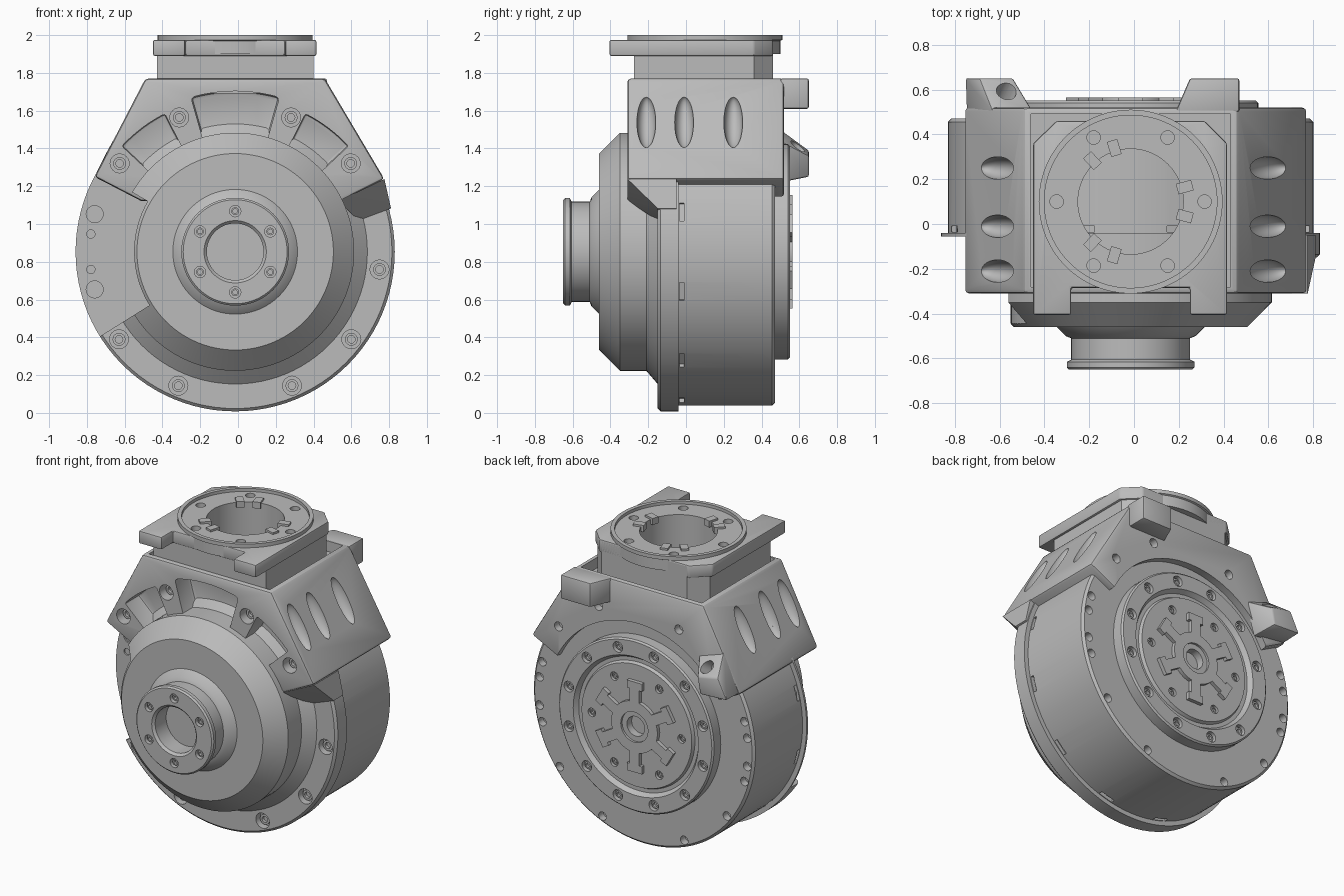
import bpy, bmesh, math
from math import sin, cos, radians
from mathutils import Vector

old = bpy.data.objects.get("Cube")
if old:
    bpy.data.objects.remove(old)

CX, CZ = -0.015, 0.853          # motor axis
MY = 0.1                        # top mount centre in y

metal = bpy.data.materials.new("machined grey")
metal.use_nodes = True
GREY = (0.5, 0.5, 0.5, 1)
metal.diffuse_color = GREY
metal.node_tree.nodes["Principled BSDF"].inputs["Base Color"].default_value = GREY


def finish(name, bm):
    bmesh.ops.recalc_face_normals(bm, faces=bm.faces[:])
    me = bpy.data.meshes.new(name)
    bm.to_mesh(me)
    bm.free()
    me.materials.append(metal)
    ob = bpy.data.objects.new(name, me)
    bpy.context.collection.objects.link(ob)
    return ob


def lathe(name, profile, at=(CX, CZ), axis="Y", ring=False, steps=96):
    """Spin (radius, depth) points round a y axis at (x, z) or a z axis at (x, y)."""
    bm = bmesh.new()
    place = (lambda r, d: (at[0] + r, d, at[1])) if axis == "Y" else (lambda r, d: (at[0] + r, at[1], d))
    vs = [bm.verts.new(place(*p)) for p in profile]
    es = [bm.edges.new(pair) for pair in zip(vs, vs[1:])]
    if ring:
        es.append(bm.edges.new((vs[-1], vs[0])))
    bmesh.ops.spin(bm, geom=vs + es, cent=place(0, 0), axis=(0, 1, 0) if axis == "Y" else (0, 0, 1),
                   angle=math.tau, steps=steps)
    bmesh.ops.remove_doubles(bm, verts=bm.verts[:], dist=1e-5)
    return finish(name, bm)


def disc(name, r, a, b, at=(CX, CZ), axis="Y", steps=24):
    return lathe(name, [(0, a), (r, a), (r, b), (0, b)], at, axis, steps=steps)


def prism(name, pts, a, b, axis="Y"):
    """Extrude motor-relative (x, z) points along y, or (x, y) points along z."""
    bm = bmesh.new()
    place = (lambda u, v, d: (CX + u, d, CZ + v)) if axis == "Y" else (lambda u, v, d: (CX + u, v, d))
    face = bm.faces.new([bm.verts.new(place(u, v, a)) for u, v in pts])
    ext = bmesh.ops.extrude_face_region(bm, geom=[face])
    move = Vector((0, b - a, 0) if axis == "Y" else (0, 0, b - a))
    bmesh.ops.translate(bm, verts=[g for g in ext["geom"] if isinstance(g, bmesh.types.BMVert)], vec=move)
    return finish(name, bm)


def hull(name, pts):
    bm = bmesh.new()
    vs = [bm.verts.new(p) for p in pts]
    bmesh.ops.convex_hull(bm, input=vs)
    return finish(name, bm)


def polar(r, deg):
    return r * cos(radians(deg)), r * sin(radians(deg))


def about(r, deg):
    x, z = polar(r, deg)
    return CX + x, CZ + z


def sector(r0, r1, a0, a1, n=16):
    angs = [a0 + (a1 - a0) * i / n for i in range(n + 1)]
    return [polar(r0, a) for a in angs] + [polar(r1, a) for a in reversed(angs)]


def bar(r0, r1, half, deg, oy=0):
    c, s = cos(radians(deg)), sin(radians(deg))
    return [(r * c - t * s, oy + r * s + t * c)
            for r, t in ((r0, -half), (r1, -half), (r1, half), (r0, half))]


def apply(ob, mod):
    bpy.context.view_layer.objects.active = ob
    bpy.ops.object.modifier_apply(modifier=mod.name)


def bevel(ob, width, segments=2):
    m = ob.modifiers.new("bevel", "BEVEL")
    m.width, m.segments, m.limit_method, m.angle_limit = width, segments, "ANGLE", radians(35)
    apply(ob, m)
    return ob


def cut(targets, cutters):
    for ob in targets:
        for c in cutters:
            m = ob.modifiers.new("cut", "BOOLEAN")
            m.operation, m.solver, m.object = "DIFFERENCE", "EXACT", c
            apply(ob, m)
    for c in cutters:
        bpy.data.objects.remove(c)


def screws(name, target, spots, face, into, r=0.05, depth=0.05):
    """Counterbores in a face, each with a sunken socket screw."""
    cut([target], [disc("bore", r, face - into * 0.02, face + into * depth, p) for p in spots])
    for i, p in enumerate(spots):
        f = face + into * depth * 0.45
        lathe(f"{name}_{i}", [(0, f + into * 0.02), (r * 0.4, f + into * 0.02), (r * 0.4, f),
                              (r * 0.68, f), (r * 0.68, face + into * depth * 1.2)], p, steps=20)


# Motor: hub, conical front cover, drum, rear cover
hub = lathe("output_hub", [(0, -.52), (.15, -.52), (.15, -.635), (.165, -.65), (.275, -.65), (.285, -.64),
                           (.285, -.615), (.265, -.605), (.265, -.51), (.29, -.5), (.335, -.455), (0, -.455)])
screws("hub_screw", hub, [about(.215, 30 + 60 * i) for i in range(6)], -.65, 1, .03, .03)
cover = lathe("front_cover", [(0, -.46), (.52, -.46), (.63, -.35), (.63, -.21), (.7, -.15), (.83, -.15),
                              (.845, -.135), (.845, -.04), (0, -.04)])
drum = lathe("motor_drum", [(0, -.045), (.815, -.045), (.815, .455), (.8, .47), (0, .47)])
rear = lathe("rear_cover", [(0, .46), (.57, .46), (.57, .54), (.56, .55), (.46, .55), (.44, .52),
                            (.415, .52), (.405, .54), (.13, .54), (.13, .5), (0, .5)])

# Notch on the right of the front cover
cut([cover], [prism("notch", sector(.535, 1, 150, 212), -.6, -.055)])
screws("cover_screw", cover, [about(.77, a) for a in (-7, -37, -67, -113, -143)], -.15, 1)
screws("notch_screw", cover, [about(.77, a) for a in (165, 195)], -.055, 1, .045, .03)
cut([cover], [disc("pin", .022, -.08, -.03, about(.77, a)) for a in (173, 187)])

# Vents along the drum seam
cut([drum], [prism("vent", bar(.79, .85, .05, 15 + 30 * i), -.035, -.01) for i in range(12)])

# Rear screws and spider
screws("rear_ring_screw", rear, [about(.51, 15 + 30 * i) for i in range(12)], .55, -1, .035, .03)
screws("rear_disc_screw", rear, [about(.33, 60 * i) for i in range(6)], .54, -1, .028, .02)
rear_angles = (-7, -15, -37, -67, -113, -143, 165, 173, 187, 195, 7, 15)
cut([drum], [disc("bore", .028, .42, .5, about(.77, a)) for a in rear_angles])
lathe("spider_ring", [(.1, .5), (.17, .5), (.17, .565), (.1, .565)], ring=True, steps=48)
lathe("spider_core", [(.065, .49), (.105, .49), (.105, .55), (.065, .55)], ring=True, steps=48)
for i in range(6):
    prism(f"spider_arm_{i}", bar(.15, .29, .035, 30 + 60 * i), .53, .565)
    prism(f"spider_foot_{i}", bar(.25, .3, .055, 30 + 60 * i), .53, .565)

# Upper housing with cast pockets, scallops and a recessed top
TOP = 1.77
housing = prism("upper_housing", [(-.475, TOP - CZ), (.475, TOP - CZ), (.79, .385), (.55, .265),
                                  (-.5, .27), (-.745, .397)], -.31, .52)
bevel(housing, .018)
cut([housing], [disc("arc", .67, .47, .6, steps=96)])
cut([housing], [prism("recess", [(-.445, -.28), (.445, -.28), (.445, .49), (-.445, .49)], 1.7, 1.9, "Z")])
pockets = [bevel(prism("pocket", sector(.58, r, a, b), -.4, -.17), .02)
           for r, a, b in ((.85, 74, 106), (.82, 117, 137), (.82, 43, 63))]
cut([housing], pockets)
screws("housing_screw", housing, [about(.77, a) for a in (37.4, 67.4, 112.6, 142.6)], -.31, 1, .05, .1)
cut([housing], [disc("bore", .03, .46, .56, about(.77, a)) for a in (40, 67.4, 112.6)])


def scallop(side, y):
    bm = bmesh.new()
    bmesh.ops.create_uvsphere(bm, u_segments=32, v_segments=20, radius=1)
    ob = finish("scallop", bm)
    ob.scale = (.065, .05, .155)
    lean = math.atan2(.315, .532) if side > 0 else math.atan2(.27, .52)
    ob.rotation_euler = (0, -side * lean, 0)
    ob.location = (CX + (.615 if side > 0 else -.595), y, 1.54)
    bpy.context.view_layer.update()
    return ob


cut([housing], [scallop(s, y) for s in (1, -1) for y in (-.21, -.01, .25)])

# Slanted gusset under the housing at the front left
hull("front_gusset", [(CX + x, y, CZ + z) for x, z, y in (
    (.55, .27, -.31), (.79, .385, -.31), (.825, .23, -.15), (.65, .165, -.15),
    (.55, .27, -.05), (.79, .385, -.05), (.825, .23, -.05), (.65, .165, -.05))])

# Rear mounting lug with a slanted bore, and rear tab
lug = hull("rear_lug", [(-.75, .5, 1.25), (-.63, .5, 1.5), (-.45, .5, 1.44), (-.52, .5, 1.22),
                        (-.755, .65, 1.26), (-.69, .65, 1.39), (-.54, .65, 1.36), (-.56, .65, 1.25)])
bevel(lug, .01)
bore = disc("lug_bore", .045, -.08, .12, (0, 0))
bore.rotation_euler = (radians(35), 0, radians(-25))
bore.location = (-.57, .59, 1.41)
bpy.context.view_layer.update()
cut([lug], [bore])
bevel(prism("rear_tab", [(.2, .5), (.265, .65), (.485, .65), (.485, .5)], 1.61, TOP, "Z"), .01)

# Top mount: neck, forked plate, round interface
neck = prism("mount_neck", [(-.415, -.275), (.415, -.275), (.415, .36), (.315, .46), (-.315, .46), (-.415, .36)],
             1.69, 1.965, "Z")
plate = bevel(prism("mount_plate", [(-.435, -.405), (-.265, -.405), (-.265, -.285), (.265, -.285), (.265, -.405),
                                    (.43, -.405), (.43, .36), (.33, .46), (-.33, .46), (-.435, .36)],
                    1.89, 1.975, "Z"), .01)
mount = lathe("mount_ring", [(.235, 1.9), (.4, 1.9), (.4, 1.97), (.41, 1.975), (.41, 2), (.385, 2),
                             (.385, 1.98), (.235, 1.98)], (CX, MY), "Z", ring=True)
cut([neck, plate, housing], [disc("well", .235, 1.6, 2.1, (CX, MY), "Z", 96)])
holes = []
for i in range(6):
    x, y = polar(.33, 60 * i)
    holes.append(disc("hole", .03, 1.92, 2.1, (CX + x, MY + y), "Z"))
cut([mount, plate, neck], holes)
for i, a in enumerate((-15, 15, 107, 133, 227, 253)):
    prism(f"drive_key_{i}", bar(.215, .285, .024, a, MY), 1.95, 1.993, "Z")

# Shading
bpy.ops.object.select_all(action="DESELECT")
for ob in bpy.context.scene.objects:
    if ob.type == "MESH" and ob.data.materials and ob.data.materials[0] == metal:
        ob.select_set(True)
        bpy.context.view_layer.objects.active = ob
bpy.ops.object.shade_smooth_by_angle(angle=radians(30))
